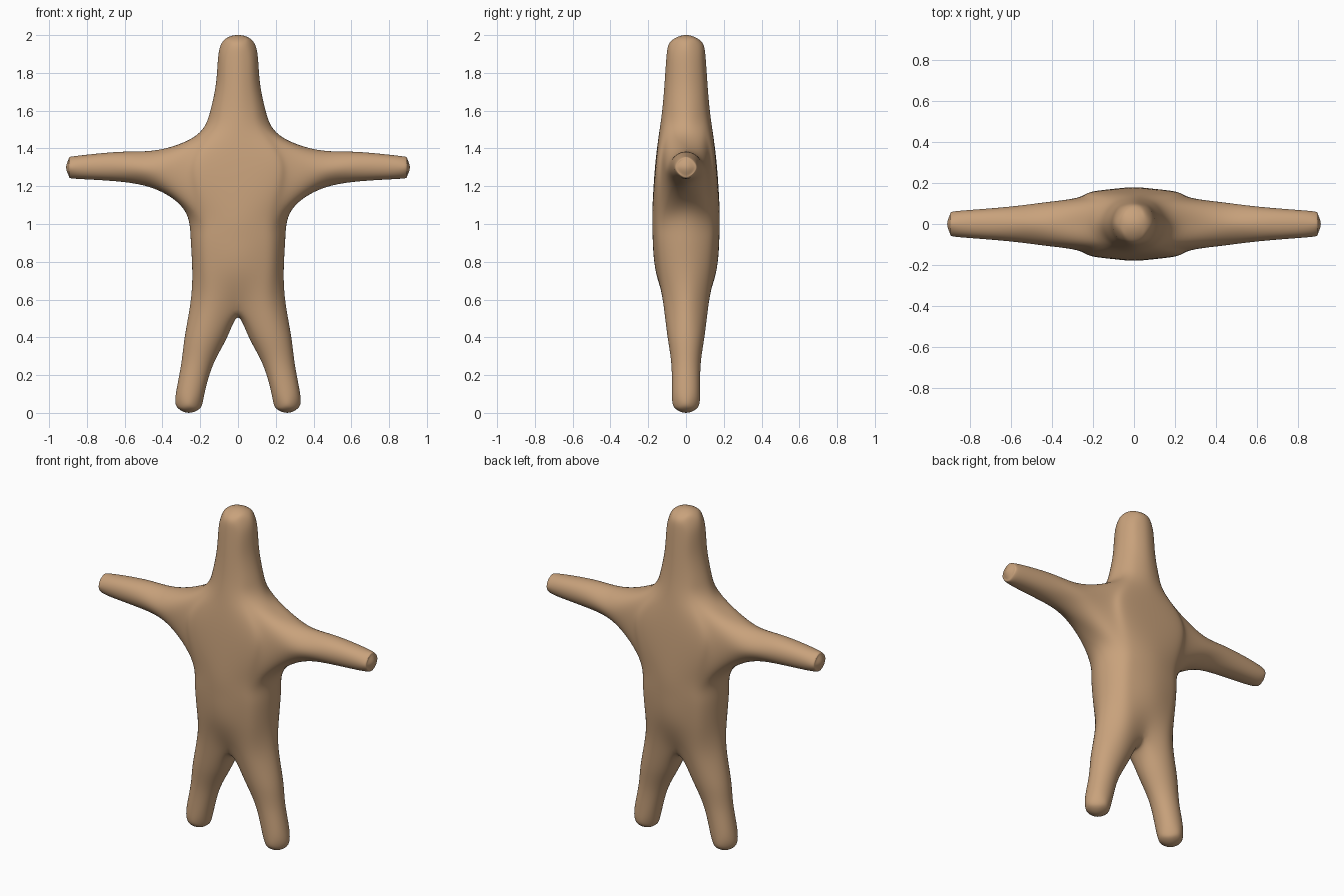
import bpy, bmesh
from math import sin, cos, radians, copysign
from mathutils import Vector

if "Cube" in bpy.data.objects:
    bpy.data.objects.remove(bpy.data.objects["Cube"])

bm = bmesh.new()
ANGLES = [0, 38, 64, 90, 116, 142, 180, 218, 244, 270, 296, 322]


def power(v, n):
    return 0.0 if abs(v) < 1e-6 else copysign(abs(v) ** (2 / n), v)


def body_ring(z, w, d, n):
    return [Vector((w * power(cos(radians(a)), n), d * power(sin(radians(a)), n), z))
            for a in ANGLES]


def bridge(a, b, skip=()):
    for i in range(len(a)):
        j = (i + 1) % len(a)
        if i not in skip:
            bm.faces.new((a[i], a[j], b[j], b[i]))


def limb(start, rings, tip):
    """Extrude an eight-sided limb from a start loop and close its end."""
    last = start
    for pts in rings:
        new = [bm.verts.new(p) for p in pts]
        bridge(last, new)
        last = new
    pole = bm.verts.new(tip)
    for i in (1, 3, 5, 7):
        bm.faces.new((last[i - 1], last[i], last[(i + 1) % 8], pole))


# Body and head: z, half width, half depth, squareness
levels = [
    (0.58, 0.252, 0.132, 2.3), (0.75, 0.242, 0.160, 2.4), (0.92, 0.250, 0.176, 2.4),
    (1.07, 0.282, 0.178, 2.4), (1.30, 0.300, 0.164, 4.0), (1.47, 0.220, 0.144, 2.3),
    (1.60, 0.146, 0.126, 2.0), (1.75, 0.116, 0.113, 2.0), (1.90, 0.103, 0.102, 2.0),
    (1.97, 0.077, 0.077, 2.0)]
ARM = 4
loops = []
for k, lv in enumerate(levels):
    pts = body_ring(*lv)
    if k == 0:      # pull the middle up into the crotch
        pts[3] = Vector((0, 0.092, 0.55))
        pts[9] = Vector((0, -0.092, 0.55))
    loops.append([None if k == ARM and i in (0, 6) else bm.verts.new(p)
                  for i, p in enumerate(pts)])
for k in range(len(loops) - 1):
    bridge(loops[k], loops[k + 1], (11, 0, 5, 6) if k in (ARM - 1, ARM) else ())

# Crown of the head
t = loops[-1]
A, B, C = [bm.verts.new(p) for p in ((0.037, 0, 1.995), (0, 0, 2.0), (-0.037, 0, 1.995))]
for f in ((t[0], t[1], t[2], A), (t[2], t[3], B, A), (t[3], t[4], C, B), (t[4], t[5], t[6], C),
          (t[6], t[7], t[8], C), (t[8], t[9], B, C), (t[9], t[10], A, B), (t[10], t[11], t[0], A)):
    bm.faces.new(f)

# Arms: x, centre z, half height, half depth
arms = [(0.42, 1.285, 0.108, 0.107), (0.62, 1.303, 0.079, 0.083),
        (0.85, 1.300, 0.061, 0.064), (0.896, 1.300, 0.046, 0.047)]
# Legs: z, centre x, half width, half depth
legs = [(0.40, 0.170, 0.112, 0.097), (0.25, 0.218, 0.084, 0.077),
        (0.09, 0.255, 0.075, 0.074), (0.025, 0.259, 0.058, 0.058)]
saddle = bm.verts.new((0, 0, 0.505))
bot, mid, top = loops[ARM - 1:ARM + 2]
base = loops[0]
oct8 = [radians(45 * i) for i in range(8)]
for s, (p, c, n) in ((1, (1, 0, 11)), (-1, (5, 6, 7))):
    limb([mid[p], top[p], top[c], top[n], mid[n], bot[n], bot[c], bot[p]],
         [[(s * x, d * cos(a), z + h * sin(a)) for a in oct8] for x, z, h, d in arms],
         (s * 0.91, 0, 1.30))
    order = (0, 1, 2, 3, None, 9, 10, 11) if s > 0 else (6, 5, 4, 3, None, 9, 8, 7)
    limb([saddle if i is None else base[i] for i in order],
         [[(s * (x + h * cos(a)), d * sin(a), z) for a in oct8] for z, x, h, d in legs],
         (s * 0.26, 0, 0.0))

bmesh.ops.recalc_face_normals(bm, faces=bm.faces)

# Fit the cage so that the smoothed surface passes through the points above
bm.verts.index_update()
goal = [v.co.copy() for v in bm.verts]
for step in range(15):
    moves = []
    for v in bm.verts:
        n = len(v.link_edges)
        total = v.co * n * n
        for e in v.link_edges:
            total = total + 4 * e.other_vert(v).co
        for f in v.link_faces:
            vs = list(f.verts)
            total = total + vs[(vs.index(v) + 2) % 4].co
        moves.append(goal[v.index] - total / (n * (n + 5)))
    for v, m in zip(bm.verts, moves):
        v.co += m

mesh = bpy.data.meshes.new("figure_body")
bm.to_mesh(mesh)
bm.free()
body = bpy.data.objects.new("figure_body", mesh)
bpy.context.collection.objects.link(body)
for poly in mesh.polygons:
    poly.use_smooth = True
sub = body.modifiers.new("smooth", 'SUBSURF')
sub.levels = sub.render_levels = 3

# Tan clay
mat = bpy.data.materials.new("tan")
mat.diffuse_color = (0.58, 0.36, 0.20, 1)
mat.use_nodes = True
mat.node_tree.nodes["Principled BSDF"].inputs["Base Color"].default_value = mat.diffuse_color
mesh.materials.append(mat)
